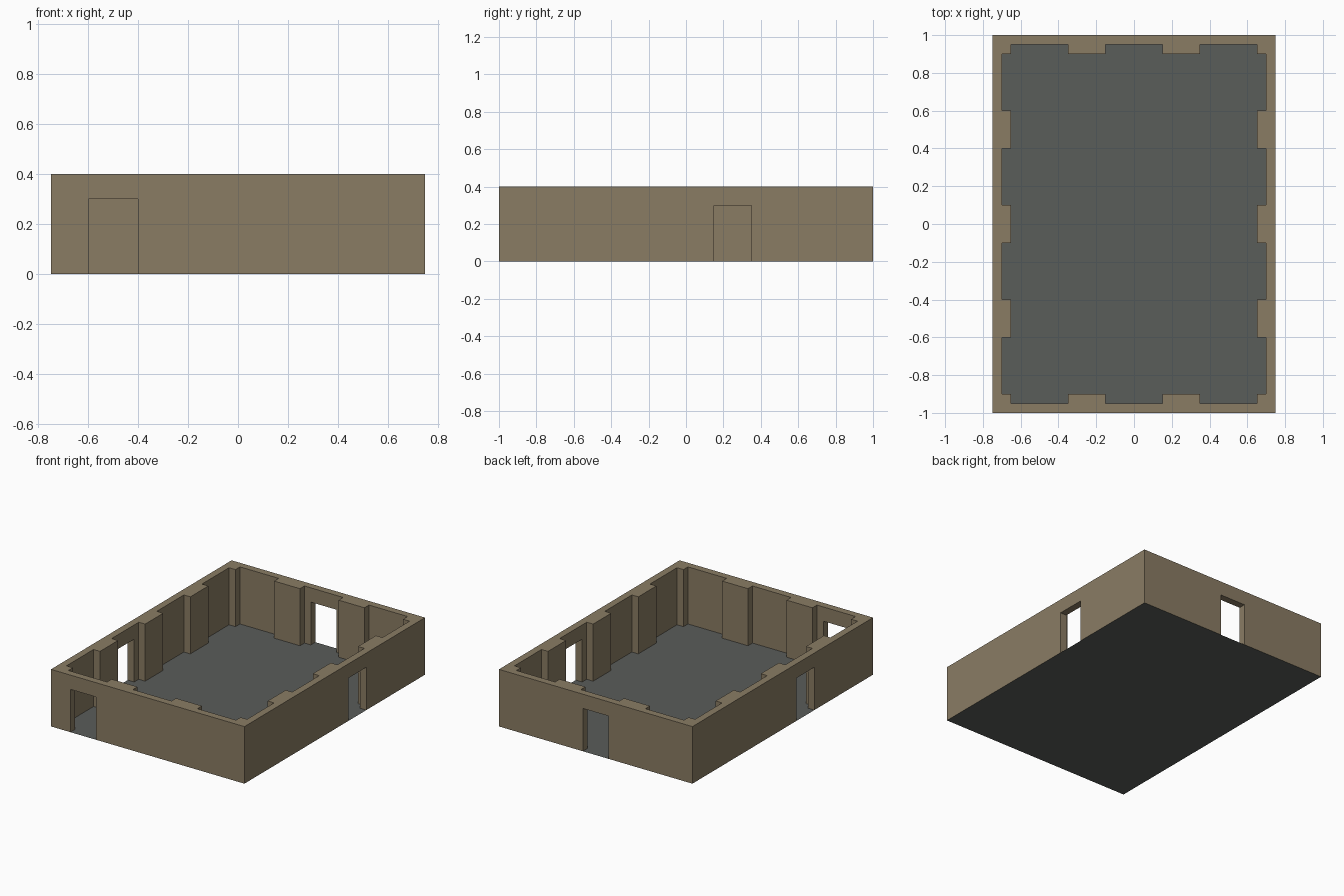
import bpy
import bmesh

if "Cube" in bpy.data.objects:
    bpy.data.objects.remove(bpy.data.objects["Cube"])

HALF_X, HALF_Y, HEIGHT = 0.75, 1.0, 0.4
WALL = 0.05      # wall thickness, also how far each pilaster projects
DOOR_TOP = 0.3


def make_material(name, rgb):
    mat = bpy.data.materials.new(name)
    mat.use_nodes = True
    mat.diffuse_color = (*rgb, 1)
    mat.node_tree.nodes["Principled BSDF"].inputs["Base Color"].default_value = (*rgb, 1)
    return mat


def prism(name, outline, z0, z1, mat=None):
    """Extrude a flat outline from z0 up to z1 (flat sheet if they match)."""
    bm = bmesh.new()
    face = bm.faces.new([bm.verts.new((x, y, z0)) for x, y in outline])
    if z1 > z0:
        top = bmesh.ops.extrude_face_region(bm, geom=[face], use_keep_orig=True)
        verts = [g for g in top["geom"] if isinstance(g, bmesh.types.BMVert)]
        bmesh.ops.translate(bm, verts=verts, vec=(0, 0, z1 - z0))
        bmesh.ops.recalc_face_normals(bm, faces=bm.faces)
    mesh = bpy.data.meshes.new(name)
    bm.to_mesh(mesh)
    bm.free()
    obj = bpy.data.objects.new(name, mesh)
    bpy.context.collection.objects.link(obj)
    if mat:
        mesh.materials.append(mat)
    return obj


def rect(x0, x1, y0, y1):
    return [(x0, y0), (x1, y0), (x1, y1), (x0, y1)]


def notched_side(half, centres):
    """Inner wall line as (along, inset) pairs, stepping in at each pilaster."""
    line = [(-half, WALL), (-half, 0)]
    for c in centres:
        line += [(c - 0.1, 0), (c - 0.1, WALL), (c + 0.1, WALL), (c + 0.1, 0)]
    return line + [(half, 0)]


wall_mat = make_material("tan stone", (0.254, 0.202, 0.127))
floor_mat = make_material("grey floor", (0.102, 0.109, 0.102))

# Room interior outline, with pilasters along each wall and small corner posts
in_x, in_y = HALF_X - WALL, HALF_Y - WALL
short = notched_side(in_x - WALL, (-0.25, 0.25))
long = notched_side(in_y - WALL, (-0.5, 0, 0.5))
interior = [(a, -in_y + d) for a, d in short]
interior += [(in_x - d, a) for a, d in long]
interior += [(-a, in_y - d) for a, d in short]
interior += [(-in_x + d, -a) for a, d in long]

# Walls: solid block with the interior and four doorways cut out
walls = prism("walls", rect(-HALF_X, HALF_X, -HALF_Y, HALF_Y), 0, HEIGHT, wall_mat)
doors = {
    "front": rect(-0.6, -0.4, -1.1, -0.92),
    "back": rect(-0.1, 0.1, 0.92, 1.1),
    "left": rect(0.67, 0.85, 0.15, 0.35),
    "right": rect(-0.85, -0.67, -0.35, -0.15),
}
cutters = [prism("interior_cutter", interior, -0.1, HEIGHT + 0.1)]
cutters += [prism(f"{side}_door_cutter", o, -0.1, DOOR_TOP) for side, o in doors.items()]
bpy.context.view_layer.objects.active = walls
for cutter in cutters:
    cutter.hide_render = True
    mod = walls.modifiers.new(cutter.name, "BOOLEAN")
    mod.operation, mod.solver, mod.object = "DIFFERENCE", "EXACT", cutter
    bpy.ops.object.modifier_apply(modifier=mod.name)
for cutter in cutters:
    bpy.data.objects.remove(cutter)

# The floor sheet closes the underside, so the wall bottoms are dropped
bm = bmesh.new()
bm.from_mesh(walls.data)
under = [f for f in bm.faces if f.calc_center_median().z < 0.001]
bmesh.ops.delete(bm, geom=under, context="FACES")
bm.to_mesh(walls.data)
bm.free()

# Floor
prism("floor", rect(-HALF_X, HALF_X, -HALF_Y, HALF_Y), 0, 0, floor_mat)
